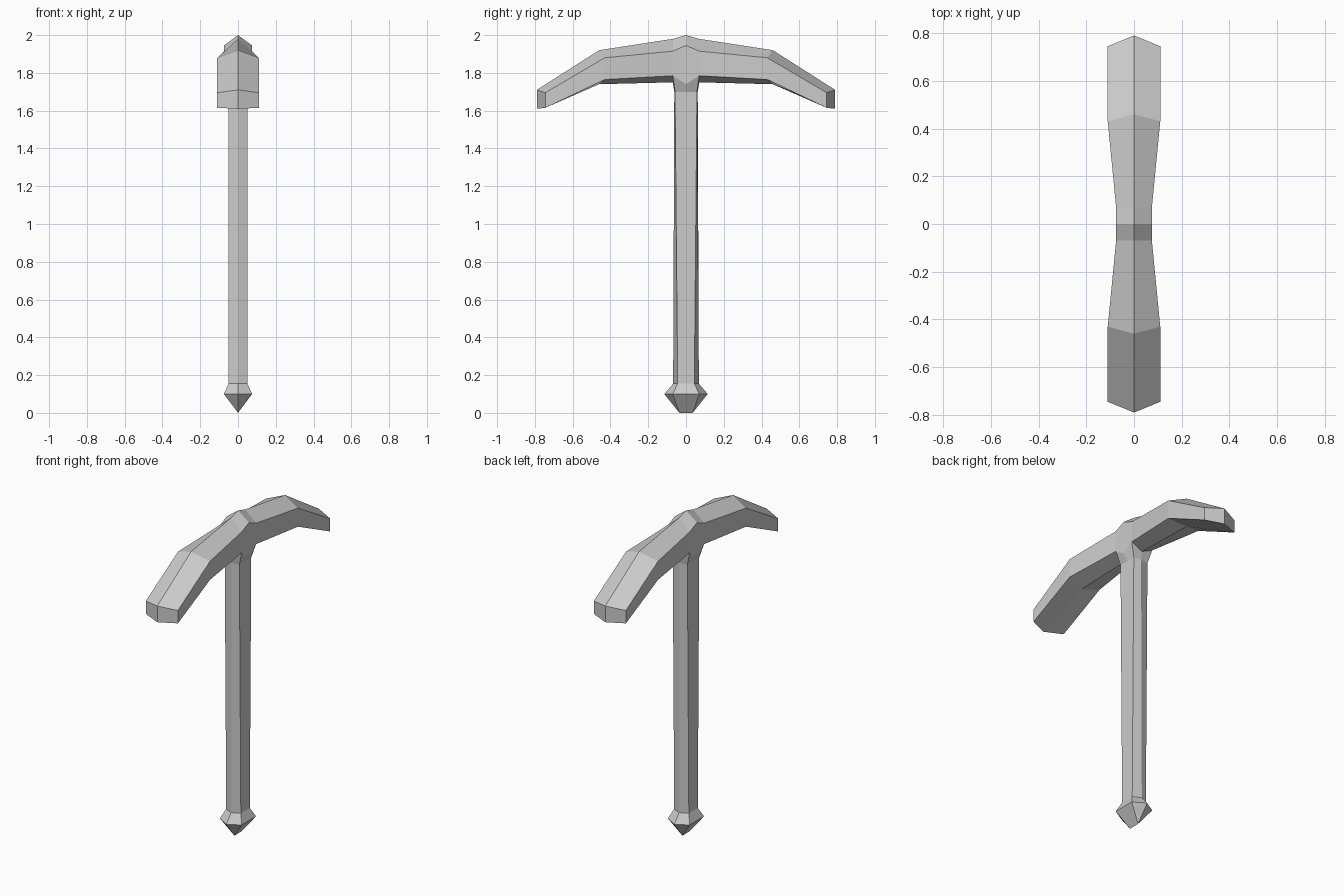
import bpy, bmesh

cube = bpy.data.objects.get("Cube")
if cube:
    bpy.data.objects.remove(cube, do_unlink=True)

grey = bpy.data.materials.new("plain grey")
grey.use_nodes = True
colour = (0.6, 0.6, 0.6, 1)
grey.diffuse_color = colour
grey.node_tree.nodes["Principled BSDF"].inputs["Base Color"].default_value = colour


def loft(bm, rings, skip=lambda ring, side: False):
    """Bridge neighbouring rings of points and return the rings of vertices."""
    loops = [[bm.verts.new(p) for p in ring] for ring in rings]
    for r, (a, b) in enumerate(zip(loops, loops[1:])):
        for i in range(len(a)):
            j = (i + 1) % len(a)
            if not skip(r, i):
                bm.faces.new((a[i], a[j], b[j], b[i]))
    return loops


def finish(bm, name):
    bmesh.ops.remove_doubles(bm, verts=bm.verts[:], dist=0.0005)
    bmesh.ops.dissolve_limit(bm, angle_limit=0.01, verts=bm.verts[:], edges=bm.edges[:])
    bmesh.ops.recalc_face_normals(bm, faces=bm.faces[:])
    mesh = bpy.data.meshes.new(name)
    bm.to_mesh(mesh)
    bm.free()
    mesh.materials.append(grey)
    bpy.context.collection.objects.link(bpy.data.objects.new(name, mesh))


# Curved head: ridge y, side y, half width, then ridge, shoulder, lower side, keel heights
stations = [
    (0.00, 0.00, 0.075, 2.00, 1.945, 1.74, 1.75),
    (0.07, 0.07, 0.075, 1.98, 1.915, 1.785, 1.75),
    (0.46, 0.43, 0.11, 1.92, 1.88, 1.765, 1.74),
    (0.79, 0.745, 0.11, 1.71, 1.695, 1.615, 1.61),
]


def head_ring(station, sign):
    ry, sy, w, ridge, shoulder, lower, keel = station
    ry, sy = ry * sign, sy * sign
    return [(0, ry, ridge), (w, sy, shoulder), (w, sy, lower),
            (0, ry, keel), (-w, sy, lower), (-w, sy, shoulder)]


bm = bmesh.new()
rings = [head_ring(s, -1) for s in reversed(stations)]
rings += [head_ring(s, 1) for s in stations[1:]]
# The underside stays open where the handle joins
loops = loft(bm, rings, lambda ring, side: ring in (2, 3) and side in (2, 3))
for end in (loops[0], loops[-1]):
    bm.faces.new(end[:4])
    bm.faces.new((end[0], end[3], end[4], end[5]))
finish(bm, "pick_head")


# Handle rings: half width, corner y, corner z, ridge y, ridge z, side middle z
def handle_ring(w, cy, cz, ry, rz, mz):
    return [(w, -cy, cz), (w, 0, mz), (w, cy, cz), (0, ry, rz),
            (-w, cy, cz), (-w, 0, mz), (-w, -cy, cz), (0, -ry, rz)]


bm = bmesh.new()
loft(bm, [
    handle_ring(0.075, 0.07, 1.785, 0.07, 1.75, 1.74),
    handle_ring(0.05, 0.058, 1.70, 0.062, 1.70, 1.70),
    handle_ring(0.05, 0.044, 0.155, 0.068, 0.155, 0.155),
])
finish(bm, "handle")

# Pommel tapering to a short bottom edge
bm = bmesh.new()
loft(bm, [
    handle_ring(0.05, 0.044, 0.155, 0.068, 0.155, 0.155),
    handle_ring(0.075, 0.07, 0.10, 0.115, 0.10, 0.10),
    handle_ring(0, 0.035, 0, 0.035, 0, 0),
])
finish(bm, "pommel")
